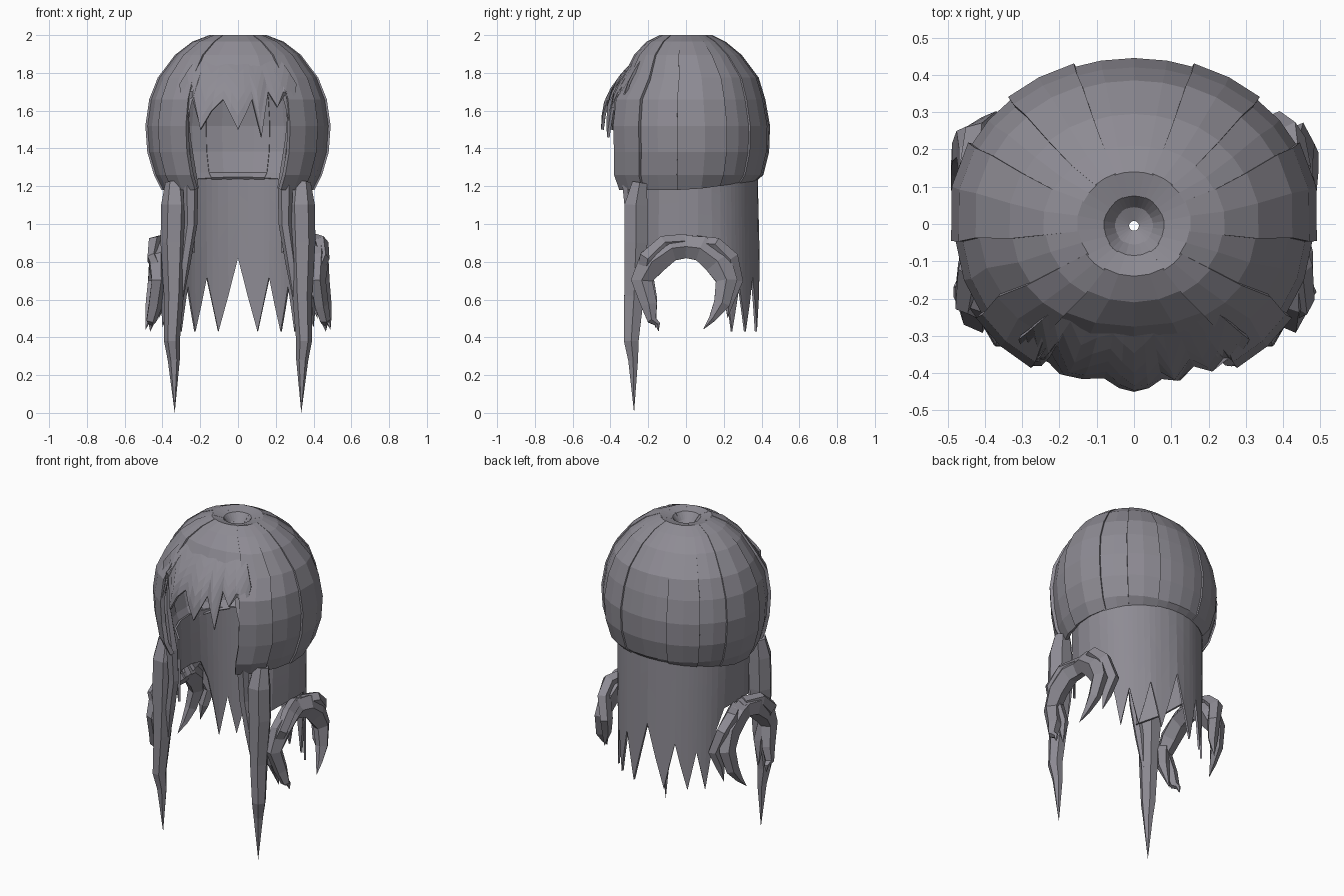
import bpy
from math import sin, cos, pi, radians, copysign
from mathutils import Vector

cube = bpy.data.objects.get("Cube")
if cube:
    bpy.data.objects.remove(cube, do_unlink=True)

COLOUR = (0.27, 0.26, 0.295, 1)
hair = bpy.data.materials.new("grey_violet_hair")
hair.use_nodes = True
hair.diffuse_color = COLOUR
bsdf = hair.node_tree.nodes["Principled BSDF"]
bsdf.inputs["Base Color"].default_value = COLOUR
bsdf.inputs["Roughness"].default_value = 0.8


def add_mesh(name, verts, faces):
    mesh = bpy.data.meshes.new(name)
    mesh.from_pydata(verts, [], faces)
    mesh.materials.append(hair)
    obj = bpy.data.objects.new(name, mesh)
    bpy.context.collection.objects.link(obj)
    return obj


def sheet(name, rows, thickness):
    """Grid of points, rows running downward, thickened inward."""
    n = len(rows[0])
    faces = [(i * n + j, i * n + n + j, i * n + n + j + 1, i * n + j + 1)
             for i in range(len(rows) - 1) for j in range(n - 1)]
    obj = add_mesh(name, [p for row in rows for p in row], faces)
    mod = obj.modifiers.new("thickness", "SOLIDIFY")
    mod.thickness = thickness
    mod.offset = -1


def lock(name, path, side=1, sides=6):
    """Tapering strand through (x, y, z, half width, half depth); ends in a point."""
    pts = [Vector((side * p[0], p[1], p[2])) for p in path]
    verts, faces = [], []
    across = Vector((1, 0, 0))
    last = len(pts) - 1
    for i in range(last):
        t = (pts[i + 1] - pts[max(i - 1, 0)]).normalized()
        u = t.cross(across).normalized()
        v = u.cross(t)
        for k in range(sides):
            a = 2 * pi * k / sides
            verts.append(pts[i] + v * cos(a) * path[i][3] + u * sin(a) * path[i][4])
    verts.append(pts[last])
    for i in range(last - 1):
        for k in range(sides):
            a, b = i * sides + k, i * sides + (k + 1) % sides
            faces.append((a, b, b + sides, a + sides))
    base = (last - 1) * sides
    faces += [(base + k, base + (k + 1) % sides, len(verts) - 1) for k in range(sides)]
    faces.append(tuple(reversed(range(sides))))
    add_mesh(name, verts, faces)


# Cap rings: half width, half depth, centre y, height
RINGS = [(.013, .013, -.005, 1.93), (.05, .05, -.005, 1.945), (.08, .08, -.005, 1.985),
         (.15, .14, 0, 2), (.24, .21, 0, 1.965), (.33, .285, .01, 1.895),
         (.42, .36, .025, 1.775), (.465, .39, .03, 1.66), (.485, .41, .035, 1.52),
         (.475, .405, .035, 1.38), (.44, .38, .03, 1.26), (.40, .35, .025, 1.18)]


def rounded(value, power):
    return copysign(abs(value) ** power, value)


def cap_point(ring, deg, scale):
    rx, ry, cy, z = ring
    a = radians(deg)
    power = 0.9 if z < 1.9 and cos(a) > 0 else 1
    y = -rounded(cos(a), power) * ry * scale
    if z < 1.7 and y < 0:
        y *= 1.2 if z < 1.3 else 1.14
    if z < 1.2:
        z += 0.05 * max(0, -cos(a))
    return (rounded(sin(a), power) * rx * scale, cy + y, z)


def cap_panel(name, start, end, rings, scale, steps=2):
    rows = [[cap_point(r, start + (end - start) * j / steps, scale)
             for j in range(steps + 1)] for r in rings]
    sheet(name, rows, 0.025)


# Cap: overlapping panels around the head, open at the face
cap_panel("cap_front_top", -32, 32, RINGS[:7], 1, 4)
PANELS = [(31, 56, 1.035), (54, 84, 1), (82, 116, 1.02),
          (114, 139, 1), (137, 161, 1.02), (159, 180, 1)]
for i, (start, end, scale) in enumerate(PANELS):
    cap_panel(f"left_cap_panel_{i + 1}", start, end, RINGS, scale)
    cap_panel(f"right_cap_panel_{i + 1}", -end, -start, RINGS, scale)

# Back curtain: jagged hem as (degrees from the back, height)
HEM = [(0, .82), (8, .62), (16, .43), (21, .58), (26, .72), (31, .58), (37, .43),
       (41, .55), (45, .67), (49, .55), (53, .43), (58, .62), (64, .8),
       (72, .92), (84, .93), (100, .93), (118, .9), (142, .85)]
hem = [(-d, z) for d, z in reversed(HEM[1:])] + HEM
rows = []
for k in range(6):
    row = []
    for d, z in hem:
        a, f = radians(180 + d), k / 5
        row.append((sin(a) * (.395 - .01 * f), .025 - cos(a) * (.355 + .01 * f),
                    1.24 + (z - 1.24) * f))
    rows.append(row)
sheet("back_curtain", rows, 0.012)

# Fringe: jagged hem as (x, height), bulging forward from the crown
FRINGE = [(-.31, 1.74), (-.285, 1.48), (-.24, 1.7), (-.2, 1.5), (-.14, 1.6),
          (-.08, 1.66), (-.04, 1.58), (0, 1.5), (.04, 1.58), (.075, 1.66), (.125, 1.46),
          (.16, 1.7), (.21, 1.62), (.24, 1.7), (.28, 1.5), (.31, 1.74)]
rows = []
for k in range(7):
    row = []
    for hem_x, hem_z in FRINGE:
        f = k / 6
        x, z = hem_x * (.4 + .6 * f ** .6), 1.94 + (hem_z - 1.94) * f
        bulge = sin(pi / 2 * min(1, (1.94 - z) / .36))
        petal = .02 * max(0, 1 - abs(x) / .09) * f
        row.append((x, .7 * x * x - .205 - .225 * bulge - petal, z))
    rows.append(row)
sheet("fringe", rows, 0.015)

FRONT_LOCK = [(.335, -.245, 1.22, .05, .045), (.335, -.265, 1.1, .072, .07),
              (.34, -.265, .9, .07, .07), (.34, -.275, .62, .052, .06),
              (.35, -.29, .38, .042, .045), (.34, -.28, .28, .032, .03),
              (.335, -.275, 0, 0, 0)]
INNER_STRAND = [(.28, -.31, 1.62, .015, .015), (.275, -.32, 1.45, .025, .02),
                (.25, -.31, 1.2, .04, .03), (.25, -.29, 1, .035, .03),
                (.28, -.28, .8, .03, .03), (.31, -.27, .5, 0, 0)]

# Side curls: arching claws that sweep forward and back
CURLS = {
    "front_curl": [(.40, .04, .885, .05, .06), (.42, -.08, .87, .06, .07),
                   (.425, -.18, .8, .055, .08), (.42, -.235, .7, .045, .06),
                   (.44, -.195, .57, .04, .045), (.46, -.18, .49, .03, .025),
                   (.46, -.15, .47, .015, .015), (.465, -.145, .43, 0, 0)],
    "front_outer_curl": [(.40, 0, .91, .04, .04), (.44, -.12, .9, .04, .04),
                         (.455, -.2, .82, .03, .05), (.4, -.22, .72, .04, .05),
                         (.38, -.19, .6, .035, .04), (.40, -.16, .45, 0, 0)],
    "back_curl": [(.40, -.04, .885, .05, .06), (.42, .08, .87, .06, .07),
                  (.425, .17, .8, .055, .08), (.44, .215, .7, .045, .06),
                  (.46, .19, .58, .035, .045), (.475, .14, .5, .02, .02),
                  (.49, .09, .44, 0, 0)],
    "back_outer_curl": [(.39, .06, .9, .04, .04), (.43, .16, .89, .045, .04),
                        (.42, .23, .82, .04, .05), (.38, .26, .7, .035, .045),
                        (.40, .23, .6, .03, .03), (.42, .22, .5, 0, 0)],
}

for side, word in ((1, "left"), (-1, "right")):
    lock(f"{word}_front_lock", FRONT_LOCK, side)
    lock(f"{word}_inner_strand", INNER_STRAND, side)
    for name, path in CURLS.items():
        lock(f"{word}_{name}", path, side, 5)
